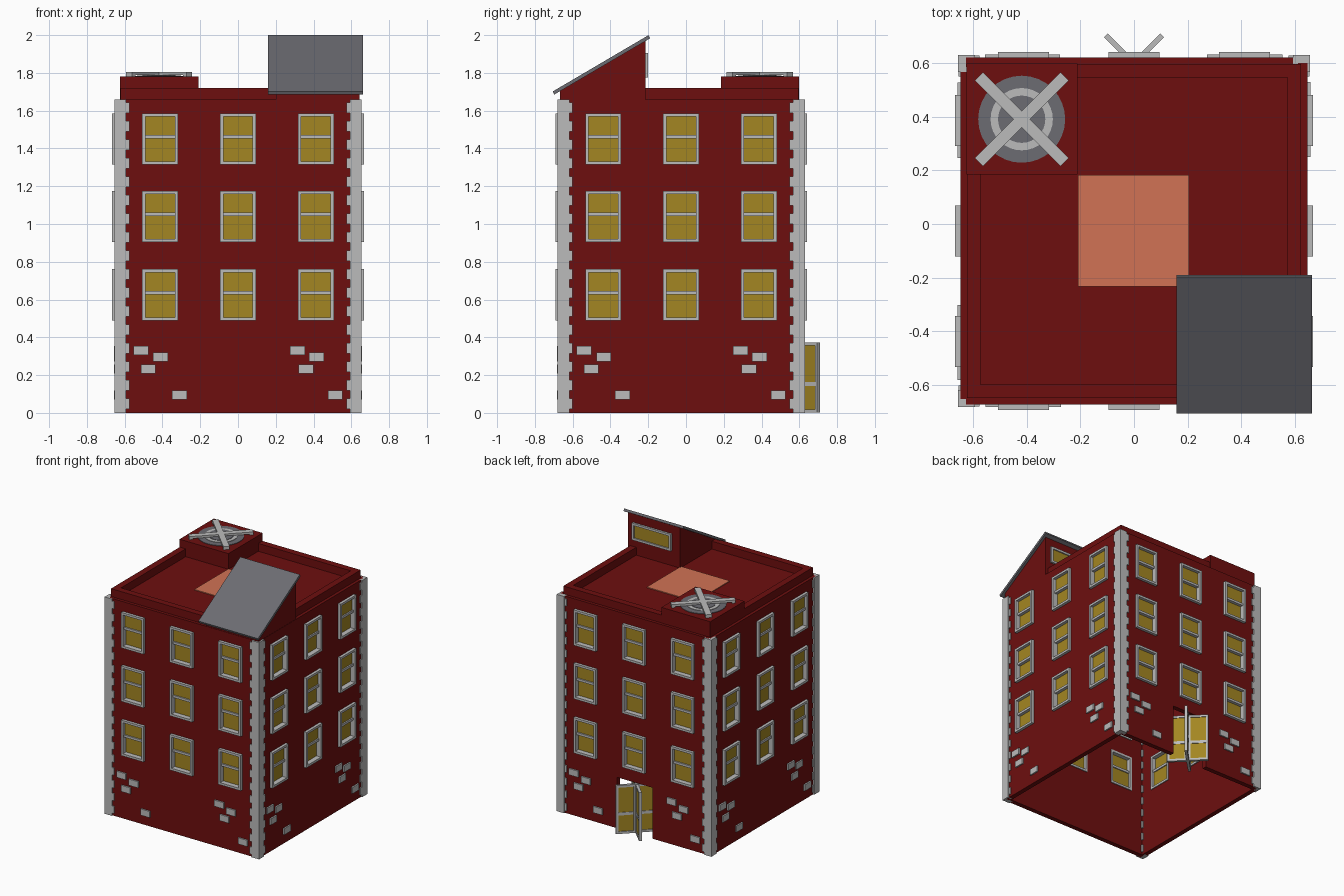
import bpy, bmesh
from math import radians
from mathutils import Matrix, Vector

cube = bpy.data.objects.get("Cube")
if cube:
    bpy.data.objects.remove(cube, do_unlink=True)


def material(name, rgb):
    m = bpy.data.materials.new(name)
    m.use_nodes = True
    m.diffuse_color = (*rgb, 1)
    m.node_tree.nodes["Principled BSDF"].inputs["Base Color"].default_value = (*rgb, 1)
    return m


RED = material("dark_red", (0.155, 0.0045, 0.0045))
STONE = material("light_grey", (0.5, 0.5, 0.5))
GLASS = material("mustard_yellow", (0.37, 0.24, 0.016))
SLATE = material("slate_grey", (0.15, 0.15, 0.168))
SALMON = material("salmon", (0.64, 0.17, 0.09))


def finish(name, bm, mat, matrix=Matrix()):
    bm.transform(matrix)
    mesh = bpy.data.meshes.new(name)
    bm.to_mesh(mesh)
    bm.free()
    mesh.materials.append(mat)
    ob = bpy.data.objects.new(name, mesh)
    bpy.context.scene.collection.objects.link(ob)
    return ob


def boxes(name, spans, mat, matrix=Matrix()):
    """Join boxes, each given as (x0, x1, y0, y1, z0, z1)."""
    bm = bmesh.new()
    for x0, x1, y0, y1, z0, z1 in spans:
        mid = Vector((x0 + x1, y0 + y1, z0 + z1)) / 2
        size = (x1 - x0, y1 - y0, z1 - z0, 1)
        bmesh.ops.create_cube(bm, size=1, matrix=Matrix.Translation(mid) @ Matrix.Diagonal(size))
    return finish(name, bm, mat, matrix)


def frame(x0, x1, z0, z1, y0, y1, b):
    """Four boxes around a rectangular opening."""
    return [(x0, x0 + b, y0, y1, z0, z1), (x1 - b, x1, y0, y1, z0, z1),
            (x0 + b, x1 - b, y0, y1, z0, z0 + b), (x0 + b, x1 - b, y0, y1, z1 - b, z1)]


def disc(name, r, z0, z1, mat, centre):
    bm = bmesh.new()
    bmesh.ops.create_cone(bm, cap_ends=True, segments=32, radius1=r, radius2=r, depth=z1 - z0)
    return finish(name, bm, mat, Matrix.Translation((*centre, (z0 + z1) / 2)))


def prism(name, profile, x0, x1, mat):
    """Extrude a (y, z) profile along x."""
    bm = bmesh.new()
    face = bm.faces.new([bm.verts.new((x0, y, z)) for y, z in profile])
    ext = bmesh.ops.extrude_face_region(bm, geom=[face])
    bmesh.ops.translate(bm, vec=(x1 - x0, 0, 0),
                        verts=[v for v in ext["geom"] if isinstance(v, bmesh.types.BMVert)])
    bmesh.ops.recalc_face_normals(bm, faces=bm.faces)
    return finish(name, bm, mat)


CY = -0.026                       # middle of the block in y
WALL, POST, TOP = 0.645, 0.655, 1.66
COLS = (-0.412, 0, 0.412)
ROWS = (0.625, 1.04, 1.45)
HALF_W, HALF_H = 0.095, 0.136     # window frame half size
DOOR_W, DOOR_H = 0.15, 0.39
BRICKS = ((-0.514, 0.33), (-0.41, 0.297), (-0.475, 0.232), (-0.31, 0.095),
          (0.315, 0.33), (0.415, 0.297), (0.36, 0.232), (0.515, 0.095))


def wall(name, matrix, door):
    """Wall sheet with openings, thickened inwards."""
    w, h = HALF_W - 0.01, HALF_H - 0.01
    holes = [(c - w, c + w, r - h, r + h) for c in COLS for r in ROWS]
    if door:
        holes.append((-DOOR_W, DOOR_W, 0, DOOR_H))
    xs = sorted({-0.625, 0.625}.union(*[o[:2] for o in holes]))
    zs = sorted({0, TOP}.union(*[o[2:] for o in holes]))
    bm = bmesh.new()
    for xa, xb in zip(xs, xs[1:]):
        for za, zb in zip(zs, zs[1:]):
            mx, mz = (xa + xb) / 2, (za + zb) / 2
            if not any(o[0] < mx < o[1] and o[2] < mz < o[3] for o in holes):
                corners = ((xa, za), (xb, za), (xb, zb), (xa, zb))
                bm.faces.new([bm.verts.new((x, -WALL, z)) for x, z in corners])
    bmesh.ops.remove_doubles(bm, verts=bm.verts, dist=1e-5)
    ob = finish(name, bm, RED, matrix)
    mod = ob.modifiers.new("thickness", "SOLIDIFY")
    mod.thickness, mod.offset = 0.035, -1


# Four sides: wall, windows, exposed bricks and one corner each
for k, side in enumerate(("front", "left", "back", "right")):
    turn = Matrix.Translation((0, CY, 0)) @ Matrix.Rotation(radians(90 * k), 4, "Z")
    wall(side + "_wall", turn, side == "back")
    frames, panes = [], []
    for c in COLS:
        for r in ROWS:
            x0, x1, z0, z1 = c - HALF_W, c + HALF_W, r - HALF_H, r + HALF_H
            rail = r + 0.012
            frames += frame(x0, x1, z0, z1, -0.666, -0.603, 0.017)
            frames.append((x0 + 0.01, x1 - 0.01, -0.652, -0.612, rail - 0.009, rail + 0.009))
            panes.append((x0 + 0.01, x1 - 0.01, -0.642, -0.634, rail, z1 - 0.01))
            panes.append((x0 + 0.01, x1 - 0.01, -0.628, -0.62, z0 + 0.01, rail))
    boxes(side + "_window_frames", frames, STONE, turn)
    boxes(side + "_window_panes", panes, GLASS, turn)
    boxes(side + "_bricks", [(x - 0.039, x + 0.039, -0.656, -0.64, z - 0.024, z + 0.024)
                             for x, z in BRICKS], STONE, turn)
    # Corner stones: plain strips with alternating teeth
    strips = [(0.592, POST, -POST, -0.62, 0, TOP), (0.62, POST, -0.62, -0.592, 0, TOP)]
    for i in range(17):
        z0 = 0.02 + i * 0.098
        z1 = min(z0 + 0.055, TOP)
        strips += [(0.575, 0.6, -POST + 0.002, -0.62, z0, z1),
                   (0.62, POST - 0.002, -0.6, -0.575, z0, z1),
                   (0.597, 0.63, -0.63, -0.597, z0, z1)]
    boxes(side + "_corner_stones", strips, STONE, turn)

# Flat roof, parapet and hatch
mid = Matrix.Translation((0, CY, 0))
boxes("roof_slab", [(-0.635, 0.635, -0.635, 0.635, TOP - 0.03, TOP)], RED, mid)
bm_spans = [(-0.622, 0.622, -0.622, -0.572, TOP, 1.72), (-0.622, 0.622, 0.572, 0.622, TOP, 1.72),
            (-0.622, -0.572, -0.572, 0.572, TOP, 1.72), (0.572, 0.622, -0.572, 0.572, TOP, 1.72)]
boxes("parapet", bm_spans, RED, mid)
boxes("roof_patch", [(-0.208, 0.205, -0.232, 0.182, TOP, TOP + 0.006)], SALMON)

# Rooftop fan
FAN = (-0.418, 0.39)
boxes("fan_housing", [(-0.624, -0.21, 0.184, 0.598, TOP, 1.78)], RED)
for name, r, top, mat in (("fan_rim", 0.162, 1.784, SLATE), ("fan_ring", 0.116, 1.787, STONE),
                          ("fan_hub", 0.088, 1.79, SLATE)):
    disc(name, r, 1.77, top, mat, FAN)
for name, angle in (("fan_bar_a", 45), ("fan_bar_b", -45)):
    place = Matrix.Translation((*FAN, 0)) @ Matrix.Rotation(radians(angle), 4, "Z")
    boxes(name, [(-0.226, 0.226, -0.022, 0.022, 1.788, 1.804),
                 (-0.226, -0.2, -0.022, 0.022, 1.778, 1.788),
                 (0.2, 0.226, -0.022, 0.022, 1.778, 1.788)], STONE, place)

# Stair house with sloping roof and rear window
prism("stair_house", ((-0.668, TOP), (-0.215, TOP), (-0.215, 1.972), (-0.668, 1.706)),
      0.2, 0.643, RED)
prism("stair_house_roof", ((-0.698, 1.685), (-0.19, 1.983), (-0.198, 2), (-0.705, 1.702)),
      0.158, 0.663, SLATE)
boxes("stair_house_window_frame", frame(0.27, 0.6, 1.775, 1.905, -0.22, -0.2, 0.017), STONE)
boxes("stair_house_window_pane", [(0.28, 0.59, -0.218, -0.209, 1.785, 1.895)], GLASS)

# Revolving door
for k in range(4):
    place = Matrix.Translation((0, 0.597, 0)) @ Matrix.Rotation(radians(45 + 90 * k), 4, "Z")
    wing = frame(0.005, 0.148, 0.002, 0.373, -0.01, 0.01, 0.017)
    wing.append((0.02, 0.135, -0.008, 0.008, 0.142, 0.164))
    boxes(f"door_wing_frame_{k + 1}", wing, STONE, place)
    boxes(f"door_wing_pane_{k + 1}", [(0.015, 0.14, -0.004, 0.004, 0.01, 0.365)], GLASS, place)
disc("door_pole", 0.014, 0, 0.385, STONE, (0, 0.597))
